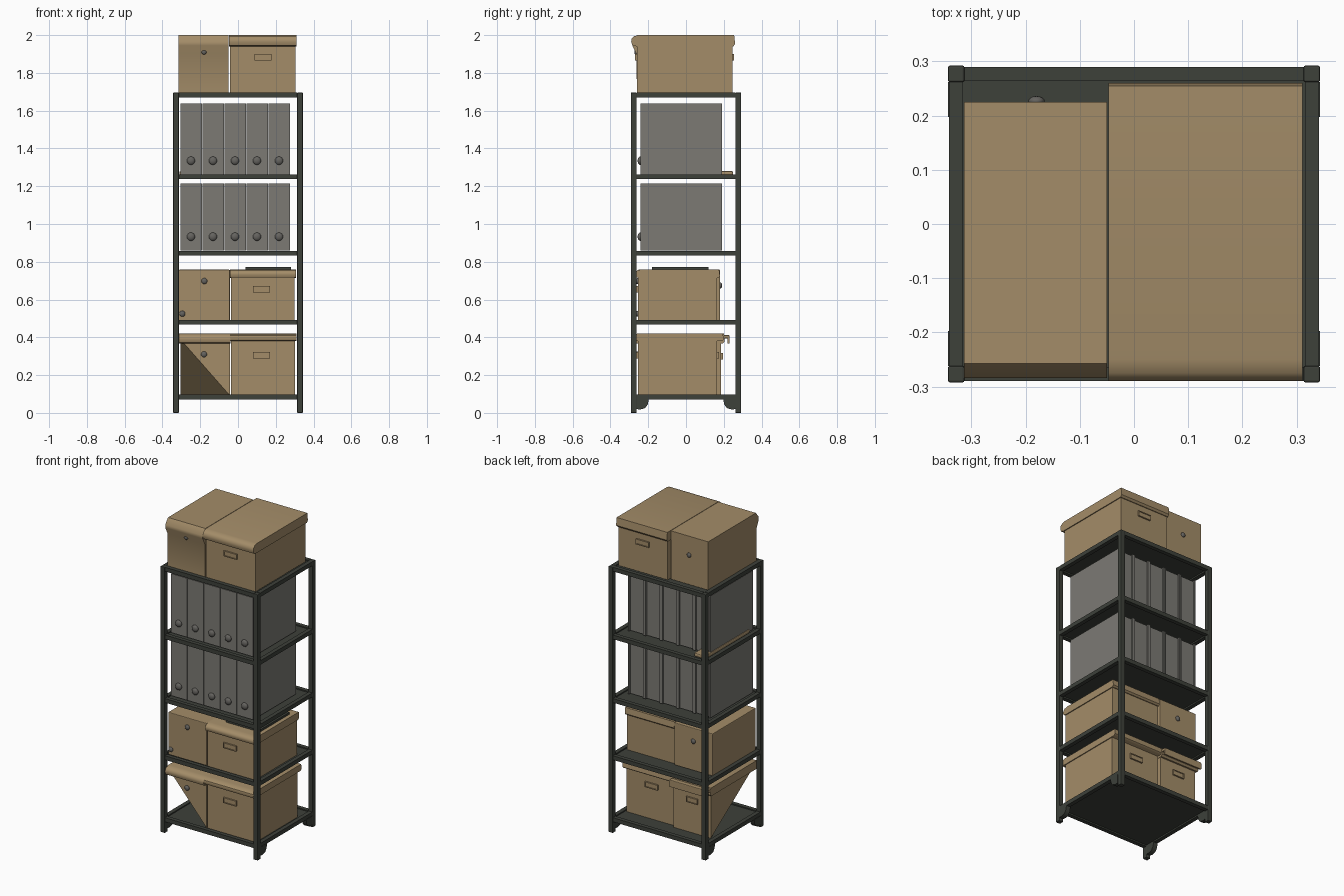
import bpy, bmesh, math
from mathutils import Vector

if "Cube" in bpy.data.objects:
    bpy.data.objects.remove(bpy.data.objects["Cube"])


def material(name, rgb):
    m = bpy.data.materials.new(name)
    m.diffuse_color = (*rgb, 1)
    m.use_nodes = True
    m.node_tree.nodes["Principled BSDF"].inputs["Base Color"].default_value = m.diffuse_color
    return m


STEEL = material("dark steel", (0.047, 0.052, 0.042))
CARD = material("tan cardboard", (0.37, 0.265, 0.14))
GREY = material("grey binder", (0.20, 0.195, 0.175))
METAL = material("dull metal", (0.13, 0.125, 0.115))


def finish(bm, name, mat, bevel=0, smooth=False):
    bmesh.ops.recalc_face_normals(bm, faces=bm.faces)
    me = bpy.data.meshes.new(name)
    bm.to_mesh(me)
    bm.free()
    ob = bpy.data.objects.new(name, me)
    bpy.context.collection.objects.link(ob)
    me.materials.append(mat)
    if bevel:
        b = ob.modifiers.new("bevel", "BEVEL")
        b.width, b.segments = bevel, 2
    if smooth:
        bpy.ops.object.select_all(action='DESELECT')
        ob.select_set(True)
        bpy.context.view_layer.objects.active = ob
        bpy.ops.object.shade_smooth_by_angle(angle=math.radians(40))
    return ob


def hull(name, points, mat, bevel=0):
    bm = bmesh.new()
    for p in points:
        bm.verts.new(p)
    bmesh.ops.convex_hull(bm, input=bm.verts[:])
    bmesh.ops.dissolve_limit(bm, angle_limit=0.01, verts=bm.verts[:], edges=bm.edges[:])
    return finish(bm, name, mat, bevel)


def corners(x, y, z):
    return [(a, b, c) for a in x for b in y for c in z]


def box(name, x, y, z, mat, bevel=0):
    return hull(name, corners(x, y, z), mat, bevel)


def prism(name, x, yz, mat):
    """Side profile in y/z extruded along x."""
    bm = bmesh.new()
    f = bm.faces.new([bm.verts.new((x[0], y, z)) for y, z in yz])
    g = bmesh.ops.extrude_face_region(bm, geom=[f])
    vs = [v for v in g["geom"] if isinstance(v, bmesh.types.BMVert)]
    bmesh.ops.translate(bm, vec=(x[1] - x[0], 0, 0), verts=vs)
    return finish(bm, name, mat, smooth=True)


def knob(name, x, y, z, r, mat=METAL):
    bm = bmesh.new()
    bmesh.ops.create_uvsphere(bm, u_segments=14, v_segments=8, radius=r)
    for v in bm.verts:
        v.co = Vector((v.co.x + x, v.co.y * 0.6 + y, v.co.z + z))
    return finish(bm, name, mat, smooth=True)


def lid(name, x, y0, y1, z0, z1):
    """Lid with a rounded front edge."""
    h = z1 - z0
    prism(name, x, [(y0 + .04, z1), (y0 + .015, z1 - .1 * h), (y0 + .003, z1 - .3 * h),
                    (y0, z1 - .6 * h), (y0 + .006, z0 + .1 * h), (y0 + .03, z0),
                    (y1 - .01, z0), (y1, z0 + .2 * h), (y1 - .005, z1)], CARD)


def handle(name, x, y, z, w=0.045):
    """Label holder: four-sided rim with a backing plate."""
    box(name + "_plate", (x - w, x + w), (y - .004, y + .004), (z - .012, z + .012), CARD)
    for s in (-1, 1):
        box(name + "_rim", (x - w, x + w), (y - .008, y + .008),
            sorted((z + s * .012, z + s * .017)), CARD)
        box(name + "_end", sorted((x + s * w, x + s * (w - .005))), (y - .008, y + .008),
            (z - .017, z + .017), CARD)


# Rack frame: posts, foot gussets, shelves
X0, X1, Y0, Y1, T = -0.343, 0.343, -0.292, 0.292, 0.03
for nx, xs in (("left", (X0, X0 + T)), ("right", (X1 - T, X1))):
    for ny, ys, s in (("front", (Y0, Y0 + T), 1), ("back", (Y1 - T, Y1), -1)):
        box(f"{ny}_{nx}_post", xs, ys, (0, 1.695), STEEL, 0.003)
        e = ys[1] if s > 0 else ys[0]
        prism(f"{ny}_{nx}_gusset", xs, [(e, .075), (e + s * .065, .075), (e + s * .06, .045),
                                      (e + s * .045, .025), (e + s * .02, .018), (e, .02)], STEEL)
for i, z in enumerate((0.085, 0.48, 0.845, 1.25, 1.682)):
    n = f"shelf_{i + 1}"
    zr = (z - .013, z + .013)
    for a, b in ((Y0 + .002, Y0 + T - .002), (Y1 - T + .002, Y1 - .002)):
        box(n + "_long_rail", (X0 + T, X1 - T), (a, b), zr, STEEL)
    for a, b in ((X0 + .002, X0 + T - .002), (X1 - T + .002, X1 - .002)):
        box(n + "_side_rail", (a, b), (Y0 + T, Y1 - T), zr, STEEL)
    box(n + "_panel", (X0 + T - .004, X1 - T + .004), (Y0 + T - .004, Y1 - T + .004),
        (z - .004, z + .006), STEEL)

# Binders: spine, two covers and recessed inner block
for row, (za, zb) in enumerate(((0.86, 1.215), (1.262, 1.638))):
    for k in range(5):
        n = f"binder_{row + 1}_{k + 1}"
        a = -0.305 + k * 0.1165
        b = a + 0.1145
        box(n + "_spine", (a, b), (-0.24, -0.225), (za, zb), GREY)
        for c in (a, b - .008):
            box(n + "_cover", (c, c + .008), (-0.225, 0.19), (za, zb), GREY)
        box(n + "_pages", (a + .008, b - .008), (-0.225, 0.178), (za, zb - .004), GREY)
        knob(n + "_finger_ring", a + .056, -0.243, za + .073, .022)
box("loose_folder", (-0.311, -0.23), (-0.2, 0.25), (1.256, 1.28), CARD, 0.008)

# Top shelf boxes
prism("top_left_box", (-0.314, -0.05),
      [(-.257, 2.0), (-.284, 1.965), (-.284, 1.945), (-.262, 1.90), (-.26, 1.692),
       (.225, 1.692), (.225, 2.0)], CARD)
knob("top_left_box_front_button", -0.18, -0.266, 1.91, .013)
knob("top_left_box_back_button", -0.18, 0.227, 1.88, .015)
box("top_right_box", (-0.042, 0.305), (-0.26, 0.245), (1.692, 1.96), CARD)
lid("top_right_lid", (-0.047, 0.311), -0.29, 0.26, 1.94, 2.0)
handle("top_right_front_handle", 0.132, -0.262, 1.882)
handle("top_right_back_handle", 0.132, 0.247, 1.882)

# Second shelf boxes
box("middle_left_box", (-0.314, -0.043), (-0.255, 0.18), (0.488, 0.758), CARD, 0.004)
knob("middle_left_button", -0.178, -0.257, 0.698, .016)
knob("middle_left_low_button", -0.295, -0.257, 0.525, .016)
knob("middle_left_back_button", -0.178, 0.182, 0.675, .016)
box("middle_right_box", (-0.038, 0.3), (-0.255, 0.165), (0.488, 0.74), CARD)
lid("middle_right_lid", (-0.042, 0.306), -0.272, 0.18, 0.713, 0.76)
handle("middle_right_front_handle", 0.125, -0.257, 0.655)
box("flat_tray", (0.04, 0.28), (-0.18, 0.12), (0.76, 0.773), STEEL)

# Bottom shelf boxes: the left one has its front lower left corner cut away
pts = [p for p in corners((-0.305, -0.043), (-0.255, 0.185), (0.092, 0.39))
       if not (p[0] < -.3 and p[1] < 0 and p[2] < .1)]
hull("bottom_left_box", pts, CARD)
lid("bottom_left_lid", (-0.315, -0.041), -0.288, 0.205, 0.367, 0.42)
box("bottom_left_lid_hook", (-0.315, -0.041), (0.2, 0.23), (0.395, 0.412), CARD, 0.004)
box("bottom_left_lid_flap", (-0.315, -0.041), (0.22, 0.23), (0.367, 0.408), CARD, 0.003)
knob("bottom_left_button", -0.18, -0.257, 0.31, .016)
handle("bottom_left_back_handle", -0.175, 0.187, 0.3, 0.04)
box("bottom_right_box", (-0.038, 0.303), (-0.255, 0.165), (0.092, 0.4), CARD)
lid("bottom_right_lid", (-0.042, 0.309), -0.288, 0.2, 0.38, 0.421)
handle("bottom_right_front_handle", 0.125, -0.257, 0.305)
handle("bottom_right_back_handle", 0.125, 0.167, 0.305)
